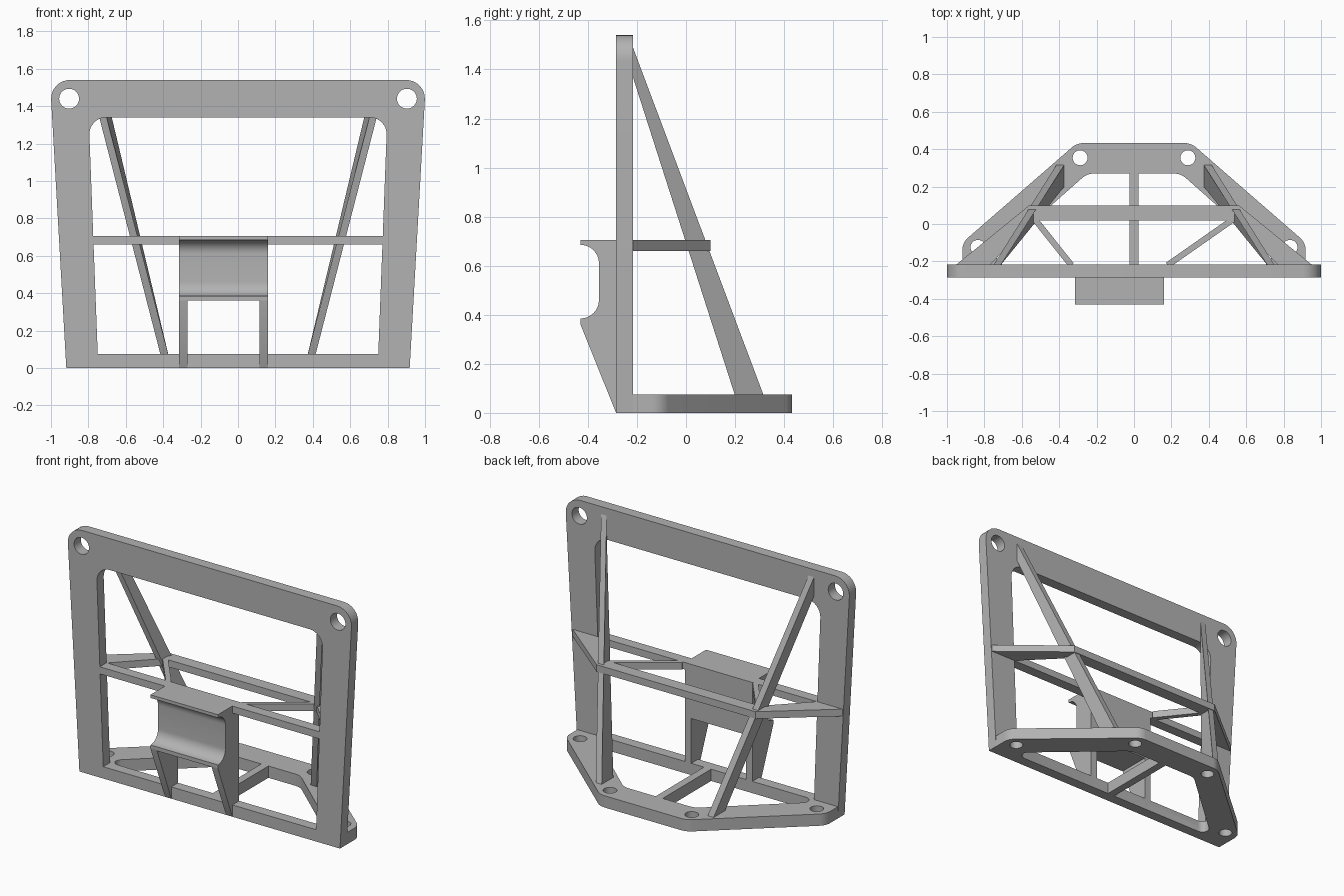
import bpy, bmesh, math
from mathutils import Vector

cube = bpy.data.objects.get("Cube")
if cube:
    bpy.data.objects.remove(cube, do_unlink=True)

grey = bpy.data.materials.new("plain grey")
grey.use_nodes = True
COLOUR = (0.45, 0.45, 0.45, 1)
grey.diffuse_color = COLOUR
grey.node_tree.nodes["Principled BSDF"].inputs["Base Color"].default_value = COLOUR

# Maps a profile point and a depth to space, by extrusion axis
AXES = {"x": lambda a, b, d: (d, a, b),
        "y": lambda a, b, d: (a, d, b),
        "z": lambda a, b, d: (a, b, d)}


def finish(name, bm):
    bmesh.ops.recalc_face_normals(bm, faces=bm.faces)
    mesh = bpy.data.meshes.new(name)
    bm.to_mesh(mesh)
    bm.free()
    mesh.materials.append(grey)
    obj = bpy.data.objects.new(name, mesh)
    bpy.context.collection.objects.link(obj)
    bpy.ops.object.select_all(action="DESELECT")
    obj.select_set(True)
    bpy.context.view_layer.objects.active = obj
    bpy.ops.object.shade_smooth_by_angle(angle=math.radians(30))
    return obj


def arc(cx, cy, r, start, end, steps):
    angles = [math.radians(start + (end - start) * i / steps) for i in range(steps + 1)]
    return [(cx + r * math.cos(t), cy + r * math.sin(t)) for t in angles]


def circle(cx, cy, r):
    return arc(cx, cy, r, 0, 360, 32)[:-1]


def rounded(corners):
    """Fillet a polygon given as (a, b, radius) corners."""
    out = []
    for i, (a, b, r) in enumerate(corners):
        p = Vector((a, b))
        if not r:
            out.append((a, b))
            continue
        u = (Vector(corners[i - 1][:2]) - p).normalized()
        v = (Vector(corners[(i + 1) % len(corners)][:2]) - p).normalized()
        half = u.angle(v) / 2
        centre = p + (u + v).normalized() * (r / math.sin(half))
        s = p + u * (r / math.tan(half)) - centre
        e = p + v * (r / math.tan(half)) - centre
        sweep = s.angle(e)
        for k in range(9):
            t = k / 8
            q = centre + (s * math.sin((1 - t) * sweep) + e * math.sin(t * sweep)) / math.sin(sweep)
            out.append((q.x, q.y))
    return out


def symmetric(right):
    """Complete a right-hand corner list with its mirror image."""
    return right + [(-a, b, r) for a, b, r in reversed(right)]


def prism(name, axis, loops, d0, d1):
    """Extrude an outer loop with optional hole loops."""
    bm = bmesh.new()
    for loop in loops:
        vs = [bm.verts.new(AXES[axis](a, b, d0)) for a, b in loop]
        for i, v in enumerate(vs):
            bm.edges.new((vs[i - 1], v))
    normal = Vector(AXES[axis](0, 0, 1))
    bmesh.ops.triangle_fill(bm, use_beauty=True, edges=bm.edges[:], normal=normal)
    ext = bmesh.ops.extrude_face_region(bm, geom=bm.faces[:], use_keep_orig=True)
    moved = [g for g in ext["geom"] if isinstance(g, bmesh.types.BMVert)]
    bmesh.ops.translate(bm, vec=normal * (d1 - d0), verts=moved)
    return finish(name, bm)


def loft(name, first, last):
    """Solid between two four-sided sections."""
    bm = bmesh.new()
    a = [bm.verts.new(p) for p in first]
    b = [bm.verts.new(p) for p in last]
    bm.faces.new(a)
    bm.faces.new(b)
    for i in range(4):
        bm.faces.new((a[i - 1], a[i], b[i], b[i - 1]))
    return finish(name, bm)


def box(name, x0, x1, y0, y1, z0, z1):
    return prism(name, "z", [[(x0, y0), (x1, y0), (x1, y1), (x0, y1)]], z0, z1)


FRONT, BACK = -0.285, -0.217
BASE_TOP, BAR_LOW, BAR_TOP = 0.075, 0.66, 0.705

# Upright frame with rounded opening and two top holes
prism("front_frame", "y", [
    rounded(symmetric([(0.918, 0, 0), (1.005, 1.54, 0.1)])),
    rounded(symmetric([(0.75, BASE_TOP, 0), (0.798, 1.34, 0.09)])),
    circle(0.903, 1.44, 0.053), circle(-0.903, 1.44, 0.053)], FRONT, BACK)

# Base plate with opening and four bolt holes
prism("base_plate", "z", [
    rounded(symmetric([(0.918, FRONT, 0), (0.918, -0.10, 0.09), (0.305, 0.433, 0.1)])),
    rounded(symmetric([(0.80, BACK, 0.04), (0.25, 0.27, 0.1)])),
    circle(0.288, 0.354, 0.04), circle(-0.288, 0.354, 0.04),
    circle(0.834, -0.125, 0.04), circle(-0.834, -0.125, 0.04)], 0, BASE_TOP)
box("base_rib", -0.025, 0.025, BACK - 0.01, 0.28, 0, BASE_TOP)

# Cross bars
box("front_cross_bar", -0.79, 0.79, FRONT, BACK, BAR_LOW, BAR_TOP)
box("rear_cross_bar", -0.54, 0.54, 0.02, 0.1, BAR_LOW, BAR_TOP)

# Bracket limits, set to one side of the middle
LEFT, RIGHT = 0.16, -0.315

for side, label in ((1, "left"), (-1, "right")):
    # Sloping strut from base to top of frame
    loft(label + "_strut",
         [(side * x, y, 0.07) for x, y in ((0.372, 0.2), (0.414, 0.2), (0.414, 0.317), (0.372, 0.317))],
         [(side * x, BACK - 0.003, z) for x, z in ((0.713, 1.38), (0.752, 1.38), (0.752, 1.5), (0.713, 1.5))])
    # Flat gusset from strut to frame side
    prism(label + "_gusset", "z",
          [[(side * x, y) for x, y in ((0.95, BACK), (0.77, BACK), (0.535, 0.02), (0.54, 0.1), (0.56, 0.1))]],
          BAR_LOW, BAR_TOP)
    # Thin diagonal from strut to bracket
    edge = LEFT if side > 0 else RIGHT
    start, end = Vector((side * 0.53, 0.025)), Vector((edge, BACK - 0.003))
    run = (end - start).normalized()
    off = Vector((-run.y, run.x)) * 0.016
    end.x += side * 0.02
    prism(label + "_diagonal", "z", [[tuple(p) for p in (start + off, end + off, end - off, start - off)]],
          BAR_LOW, BAR_TOP)

# Cradle bracket with a scooped front
scoop = arc(-0.43, 0.46, 0.075, -90, 0, 10) + arc(-0.43, 0.61, 0.075, 0, 90, 10)
prism("cradle_bracket", "x",
      [[(BACK, 0.36), (-0.43, 0.36)] + scoop + [(-0.43, BAR_TOP), (BACK, BAR_TOP)]], RIGHT, LEFT)

# Tapered legs under the bracket
for label, x in (("left", LEFT - 0.045), ("right", RIGHT)):
    prism(label + "_bracket_leg", "x",
          [[(FRONT, 0), (BACK, 0), (BACK, 0.37), (-0.43, 0.37), (-0.43, 0.36)]], x, x + 0.045)
